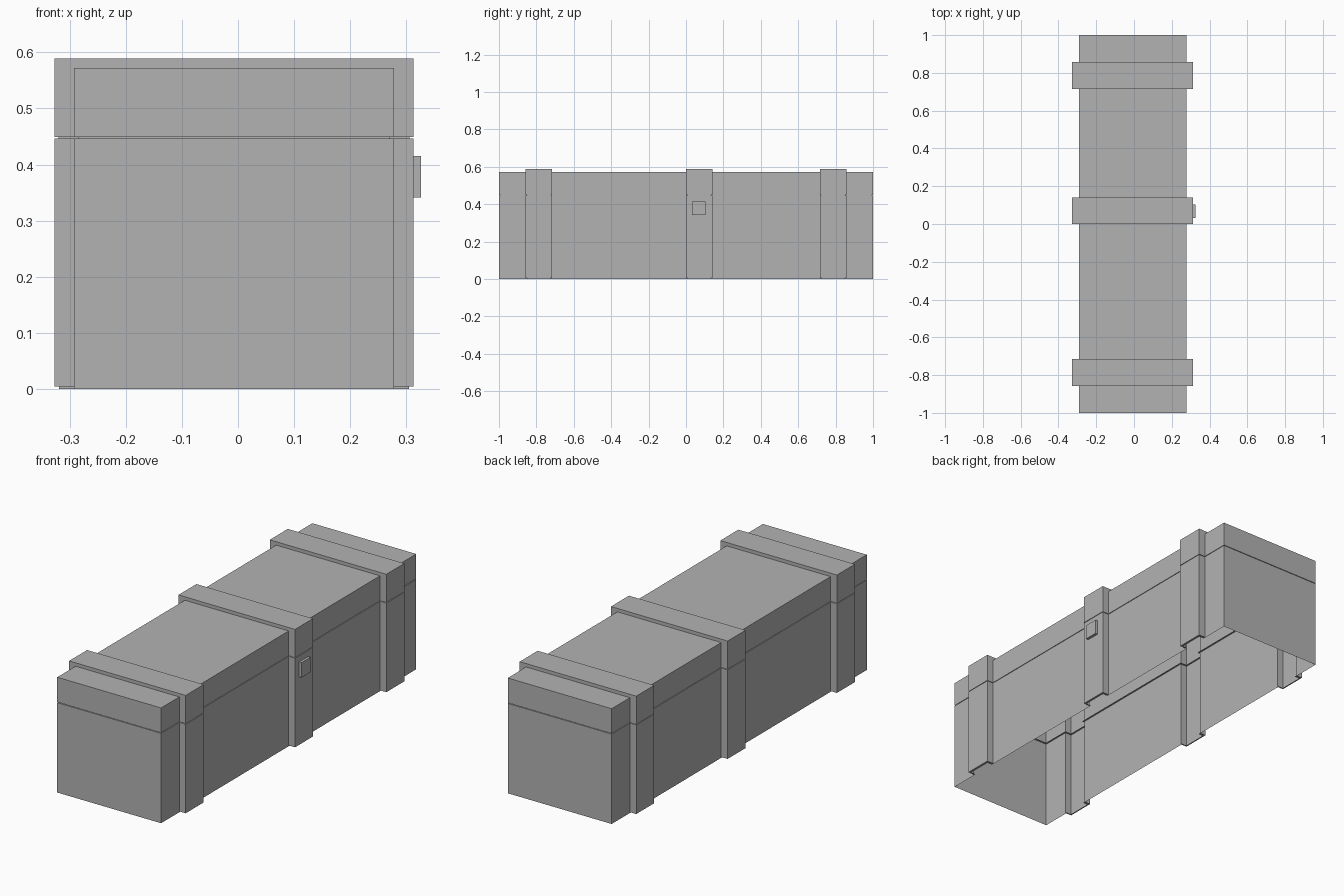
import bpy, bmesh

if "Cube" in bpy.data.objects:
    bpy.data.objects.remove(bpy.data.objects["Cube"], do_unlink=True)

grey = bpy.data.materials.new("plain grey")
grey.use_nodes = True
colour = (0.45, 0.45, 0.45, 1)
grey.diffuse_color = colour
grey.node_tree.nodes["Principled BSDF"].inputs["Base Color"].default_value = colour

CX = -0.007                 # centre line of the chest
BODY, BAND = 0.285, 0.32    # half widths
TOP, BAND_TOP = 0.572, 0.589
SEAM_LOW, SEAM_HIGH = 0.446, 0.449
GROOVE, LIP = 0.007, 0.004
BANDS = [(-0.857, -0.716), (0.0, 0.141), (0.716, 0.857)]


def finish(name, bm):
    bmesh.ops.remove_doubles(bm, verts=bm.verts[:], dist=0.0001)
    bmesh.ops.recalc_face_normals(bm, faces=bm.faces[:])
    mesh = bpy.data.meshes.new(name)
    bm.to_mesh(mesh)
    bm.free()
    mesh.materials.append(grey)
    obj = bpy.data.objects.new(name, mesh)
    bpy.context.collection.objects.link(obj)
    return obj


def outline(body_in=0.0, band_in=0.0):
    """Plan outline of the chest, stepping out around each band."""
    side = [(BODY - body_in, -1 + body_in)]
    for a, b in BANDS:
        a, b = a + band_in, b - band_in
        side += [(BODY - body_in, a), (BAND - band_in, a),
                 (BAND - band_in, b), (BODY - body_in, b)]
    side.append((BODY - body_in, 1 - body_in))
    return side + [(-x, y) for x, y in reversed(side)]


def skin(bm, levels):
    """Wall sheet through stacked outlines."""
    rings = [[bm.verts.new((CX + x, y, z)) for x, y in pts] for pts, z in levels]
    for low, high in zip(rings, rings[1:]):
        for i in range(len(low)):
            j = (i + 1) % len(low)
            bm.faces.new((low[i], low[j], high[j], high[i]))


def quad(bm, *pts):
    bm.faces.new([bm.verts.new((CX + x, y, z)) for x, y, z in pts])


# Open-bottomed lower box: the bands have a small turned-in foot
bm = bmesh.new()
skin(bm, [(outline(0, 2 * LIP), 0), (outline(0, 2 * LIP), LIP), (outline(), LIP),
          (outline(), SEAM_LOW), (outline(GROOVE, GROOVE), SEAM_LOW),
          (outline(GROOVE, GROOVE), SEAM_HIGH)])
finish("chest_base", bm)

# Hollow lid with raised bands across the top
bm = bmesh.new()
skin(bm, [(outline(GROOVE, GROOVE), SEAM_HIGH), (outline(), SEAM_HIGH), (outline(), TOP)])
edges = [-1] + [y for band in BANDS for y in band] + [1]
for k, (a, b) in enumerate(zip(edges, edges[1:])):
    raised = k % 2 == 1
    w, z = (BAND, BAND_TOP) if raised else (BODY, TOP)
    quad(bm, (-w, a, z), (w, a, z), (w, b, z), (-w, b, z))
    if raised:
        for y in (a, b):
            quad(bm, (-w, y, TOP), (w, y, TOP), (w, y, z), (-w, y, z))
        for x in (-w, w):
            quad(bm, (x, a, TOP), (x, b, TOP), (x, b, z), (x, a, z))
finish("chest_lid", bm)

# Small clasp on the middle band
bm = bmesh.new()
bmesh.ops.create_cube(bm, size=1)
bmesh.ops.scale(bm, vec=(0.013, 0.07, 0.074), verts=bm.verts[:])
bmesh.ops.translate(bm, vec=(0.3195, 0.068, 0.378), verts=bm.verts[:])
finish("clasp", bm)
